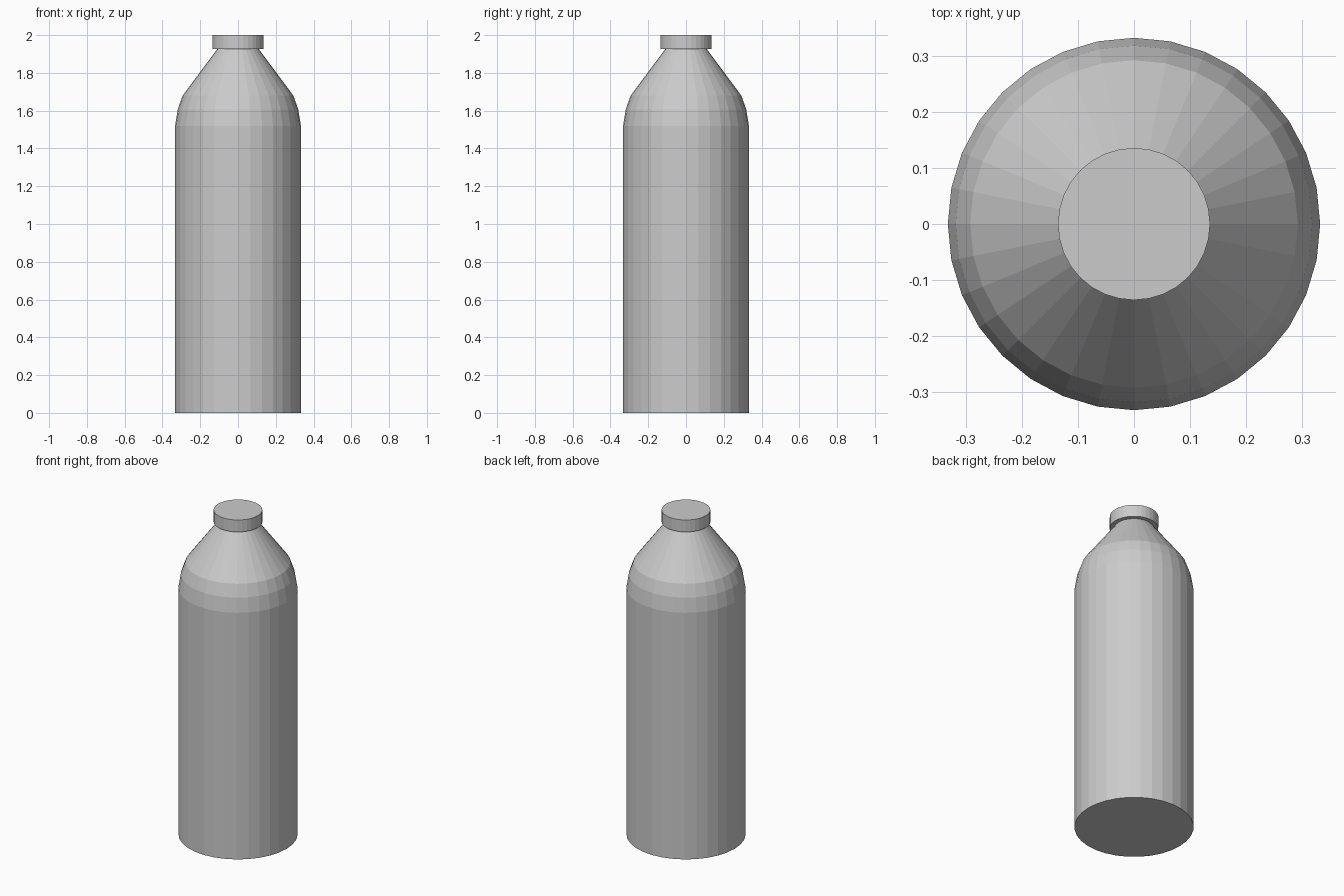
import bpy, bmesh
from math import cos, sin, tau

if "Cube" in bpy.data.objects:
    bpy.data.objects.remove(bpy.data.objects["Cube"])

SIDES = 32


def lathe(name, profile):
    """Closed flat-shaded solid from a (radius, z) profile, bottom to top."""
    bm = bmesh.new()
    rings = [[bm.verts.new((r * cos(tau * i / SIDES), r * sin(tau * i / SIDES), z))
              for i in range(SIDES)] for r, z in profile]
    for low, high in zip(rings, rings[1:]):
        for i in range(SIDES):
            j = (i + 1) % SIDES
            bm.faces.new((low[i], low[j], high[j], high[i]))
    bm.faces.new(rings[0][::-1])
    bm.faces.new(rings[-1])
    mesh = bpy.data.meshes.new(name)
    bm.to_mesh(mesh)
    bm.free()
    obj = bpy.data.objects.new(name, mesh)
    bpy.context.collection.objects.link(obj)
    return obj


# Body with rounded shoulder and tapered neck
lathe("bottle_body", [(0.333, 0), (0.333, 1.52), (0.319, 1.607),
                      (0.293, 1.68), (0.11, 1.926)])

# Flat screw cap
lathe("cap", [(0.136, 1.926), (0.136, 2.0)])
